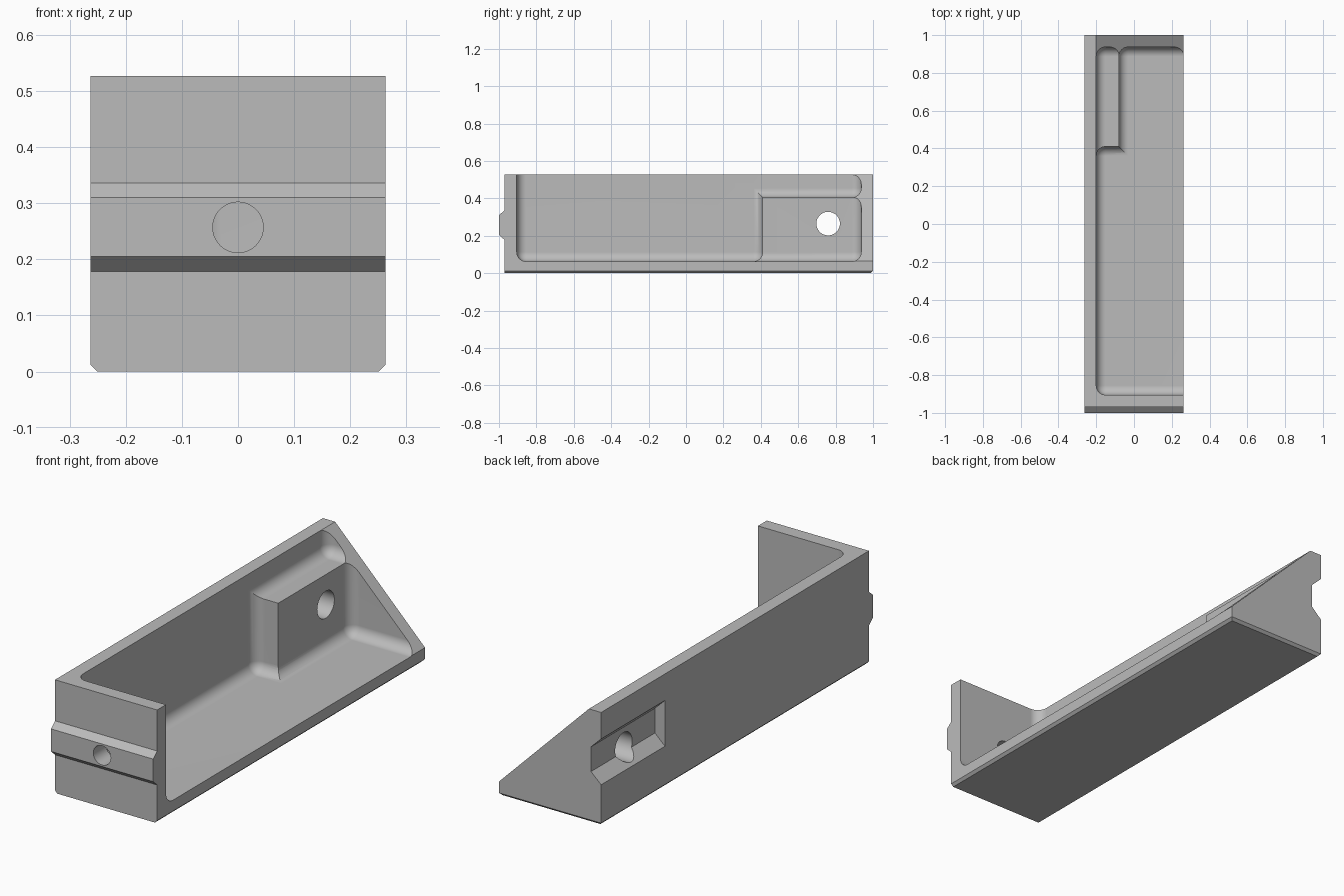
import bpy, bmesh, math
from mathutils import Vector

cube = bpy.data.objects.get("Cube")
if cube:
    bpy.data.objects.remove(cube, do_unlink=True)

HALF, TOP, WALL, FILLET = 0.263, 0.527, 0.063, 0.05
BACK_IN, FRONT_IN = 0.937, -0.905

grey = bpy.data.materials.new("plain grey")
grey.use_nodes = True
grey.diffuse_color = (0.5, 0.5, 0.5, 1)
grey.node_tree.nodes["Principled BSDF"].inputs["Base Color"].default_value = (0.5, 0.5, 0.5, 1)


def finish(bm, name):
    bmesh.ops.recalc_face_normals(bm, faces=bm.faces[:])
    mesh = bpy.data.meshes.new(name)
    bm.to_mesh(mesh)
    bm.free()
    mesh.materials.append(grey)
    ob = bpy.data.objects.new(name, mesh)
    bpy.context.collection.objects.link(ob)
    return ob


def prism(points, axis, lo, hi):
    """Extrude a 2D profile along the x or y axis."""
    bm = bmesh.new()
    place = (lambda a, b: (lo, a, b)) if axis == "x" else (lambda a, b: (a, lo, b))
    face = bm.faces.new([bm.verts.new(place(a, b)) for a, b in points])
    ext = bmesh.ops.extrude_face_region(bm, geom=[face])
    move = Vector((hi - lo, 0, 0)) if axis == "x" else Vector((0, hi - lo, 0))
    bmesh.ops.translate(bm, vec=move, verts=[g for g in ext["geom"] if isinstance(g, bmesh.types.BMVert)])
    return bm


def rounded_box(name, lo, hi):
    bm = bmesh.new()
    bmesh.ops.create_cube(bm, size=1)
    for v in bm.verts:
        v.co = [h if c > 0 else l for c, l, h in zip(v.co, lo, hi)]
    bmesh.ops.bevel(bm, geom=bm.edges[:], offset=FILLET, segments=8, profile=0.5, affect="EDGES")
    return finish(bm, name)


def circle(a, b, r, n=48):
    return [(a + r * math.cos(math.tau * i / n), b + r * math.sin(math.tau * i / n)) for i in range(n)]


# Body: side profile with the front rail, bottom edges chamfered
bm = prism([(-0.97, 0), (1, 0), (1, TOP), (-0.97, TOP), (-0.97, 0.336),
            (-1, 0.31), (-1, 0.205), (-0.97, 0.178)], "x", -HALF, HALF)
low = [e for e in bm.edges if all(v.co.z < 0.001 for v in e.verts)
       and any(v.co.y > 0 for v in e.verts)]
bmesh.ops.bevel(bm, geom=low, offset=0.012, segments=1, affect="EDGES")
body = finish(bm, "angle_bracket_body")

# Cavity in three rounded parts that leave the raised block in the back corner
cutters = [
    rounded_box("main_cavity", (-0.2, FRONT_IN, WALL), (0.5, 0.41, 0.8)),
    rounded_box("beside_block", (-0.08, 0, WALL), (0.6, BACK_IN, 0.85)),
    rounded_box("above_block", (-0.2, 0.05, 0.405), (0.7, BACK_IN, 0.9)),
    # Slope of the back end wall
    finish(prism([(-0.2, TOP), (-0.2, 0.7), (0.4, 0.7), (0.4, -0.073 + 0.001),
                  ], "y", 0.5, 1.2), "back_slope"),
    # Tapered groove in the outer face, open at the back end
    finish(prism([(-0.283, 0.172), (-0.211, 0.238), (-0.211, 0.353), (-0.283, 0.423)],
                 "y", 0.53, 1.2), "side_groove"),
    # Bolt holes
    finish(prism(circle(0.76, 0.265, 0.063), "x", -0.4, 0.0), "side_hole"),
    finish(prism(circle(0, 0.257, 0.045), "y", -1.1, -0.8), "front_hole"),
]

bpy.ops.object.select_all(action="DESELECT")
bpy.context.view_layer.objects.active = body
body.select_set(True)
for cutter in cutters:
    cutter.hide_render = True
    mod = body.modifiers.new(cutter.name, "BOOLEAN")
    mod.operation, mod.solver, mod.object = "DIFFERENCE", "EXACT", cutter
    bpy.ops.object.modifier_apply(modifier=mod.name)
    bpy.data.objects.remove(cutter, do_unlink=True)

# Smooth fillets with crisp edges
bpy.ops.object.shade_smooth_by_angle(angle=math.radians(25))
normals = body.modifiers.new("even_shading", "WEIGHTED_NORMAL")
normals.keep_sharp = True
